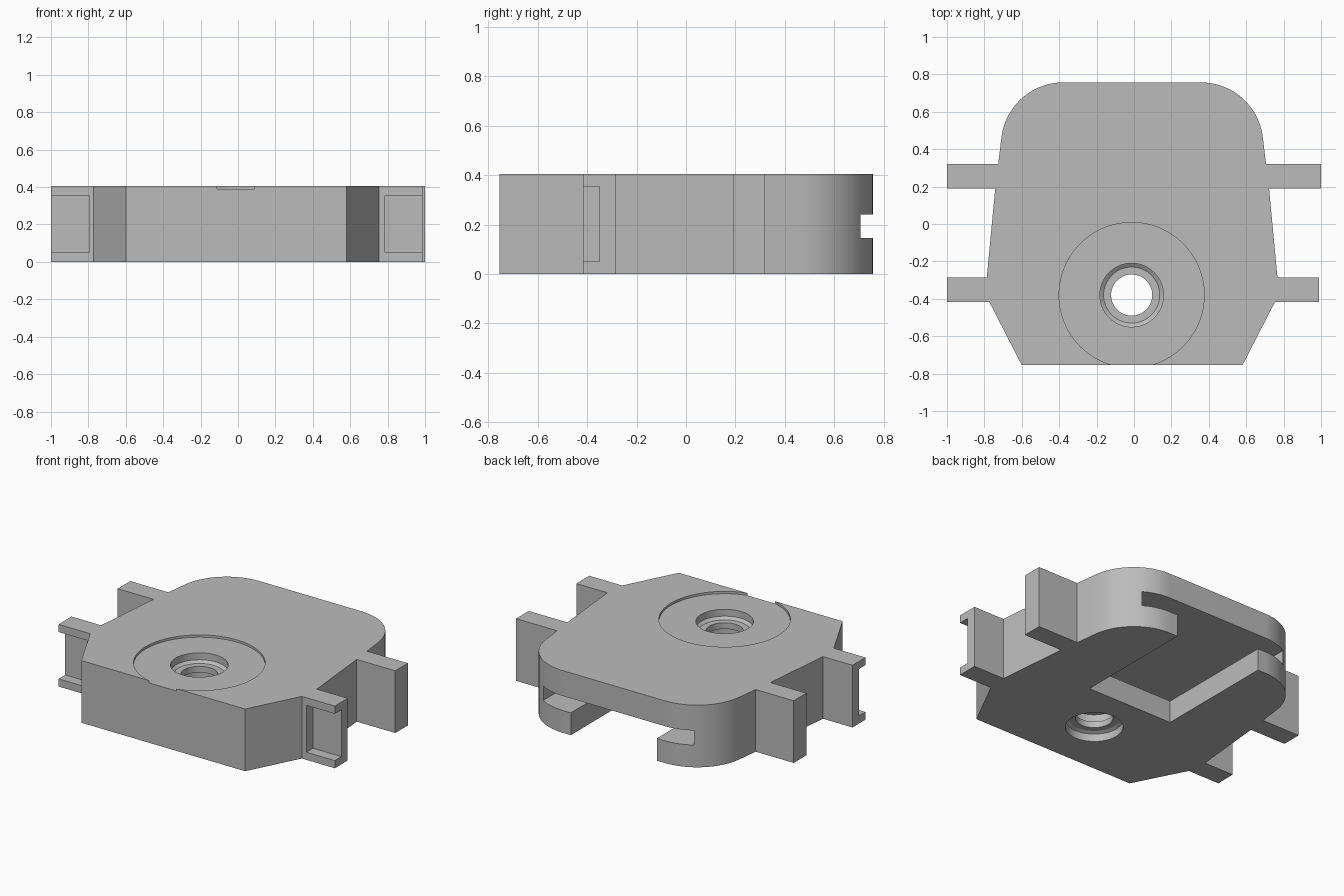
import bpy, bmesh, math

if "Cube" in bpy.data.objects:
    bpy.data.objects.remove(bpy.data.objects["Cube"])

CX = -0.01      # symmetry axis of the body
H = 0.405       # full thickness
HOLE = (-0.0125, -0.38)

grey = bpy.data.materials.new("light_grey")
grey.diffuse_color = (0.5, 0.5, 0.5, 1)
grey.use_nodes = True
grey.node_tree.nodes["Principled BSDF"].inputs["Base Color"].default_value = grey.diffuse_color


def make_object(name, bm):
    bmesh.ops.recalc_face_normals(bm, faces=bm.faces)
    mesh = bpy.data.meshes.new(name)
    bm.to_mesh(mesh)
    bm.free()
    mesh.materials.append(grey)
    obj = bpy.data.objects.new(name, mesh)
    bpy.context.collection.objects.link(obj)
    return obj


def prism(name, outline, z0, z1):
    bm = bmesh.new()
    face = bm.faces.new([bm.verts.new((x, y, z0)) for x, y in outline])
    top = bmesh.ops.extrude_face_region(bm, geom=[face])["geom"]
    bmesh.ops.translate(bm, vec=(0, 0, z1 - z0),
                        verts=[v for v in top if isinstance(v, bmesh.types.BMVert)])
    return make_object(name, bm)


def box(name, x0, x1, y0, y1, z0, z1):
    return prism(name, [(x0, y0), (x1, y0), (x1, y1), (x0, y1)], z0, z1)


def lathe(name, profile, centre, steps=64):
    bm = bmesh.new()
    rings = []
    for r, z in profile:
        rings.append([bm.verts.new((centre[0] + r * math.cos(2 * math.pi * i / steps),
                                    centre[1] + r * math.sin(2 * math.pi * i / steps), z))
                      for i in range(steps)])
    for a, b in zip(rings, rings[1:]):
        for i in range(steps):
            j = (i + 1) % steps
            bm.faces.new((a[i], a[j], b[j], b[i]))
    bm.faces.new(rings[0])
    bm.faces.new(rings[-1])
    return make_object(name, bm)


def half_outline(lower_end, upper_end):
    """Right half of the plan, front to back, measured from the axis."""
    pts = [(0.59, -0.755), (0.763, -0.418), (lower_end, -0.418), (lower_end, -0.285),
           (0.777, -0.285), (0.732, 0.19), (upper_end, 0.19), (upper_end, 0.32), (0.716, 0.32)]
    r = 0.333
    for i in range(25):
        a = math.radians(5.7 + (90 - 5.7) * i / 24)
        pts.append((0.368 + r * math.cos(a), 0.757 - r + r * math.sin(a)))
    return pts


# Body with the four side tabs
right = [(CX + x, y) for x, y in half_outline(1.0, 1.01)]
left = [(CX - x, y) for x, y in reversed(half_outline(0.99, 0.99))]
body = prism("body", right + left, 0, H)

# Cutters: round top recess and stepped bore
cutters = [
    lathe("dish_cutter", [(0.388, 0.39), (0.388, 0.5)], HOLE, 96),
    lathe("bore_cutter", [(0.17, -0.05), (0.17, 0.05), (0.15, 0.06), (0.11, 0.06), (0.11, 0.10),
                          (0.15, 0.10), (0.15, 0.17), (0.11, 0.17), (0.11, 0.22),
                          (0.15, 0.22), (0.15, 0.29), (0.11, 0.29), (0.11, 0.33),
                          (0.15, 0.33), (0.17, 0.345), (0.17, 0.5)], HOLE),
    # T-shaped slot under the back: narrow mouth and wide undercut
    box("mouth_cutter", CX - 0.31, CX + 0.31, -0.05, 0.9, -0.1, 0.2),
    box("undercut_cutter", CX - 0.543, CX + 0.543, -0.2, 0.9, 0.145, 0.24),
    # Pockets on the front tabs, open at the outer end
    box("right_pocket_cutter", 0.785, 1.1, -0.5, -0.35, 0.05, 0.355),
    box("left_pocket_cutter", -1.1, -0.797, -0.5, -0.35, 0.05, 0.355),
]

bpy.context.view_layer.objects.active = body
body.select_set(True)
for cutter in cutters:
    cutter.hide_render = True
    mod = body.modifiers.new(cutter.name, "BOOLEAN")
    mod.operation = "DIFFERENCE"
    mod.solver = "EXACT"
    mod.object = cutter
    bpy.ops.object.modifier_apply(modifier=mod.name)
    bpy.data.objects.remove(cutter)

bpy.ops.object.shade_smooth_by_angle(angle=math.radians(25))
